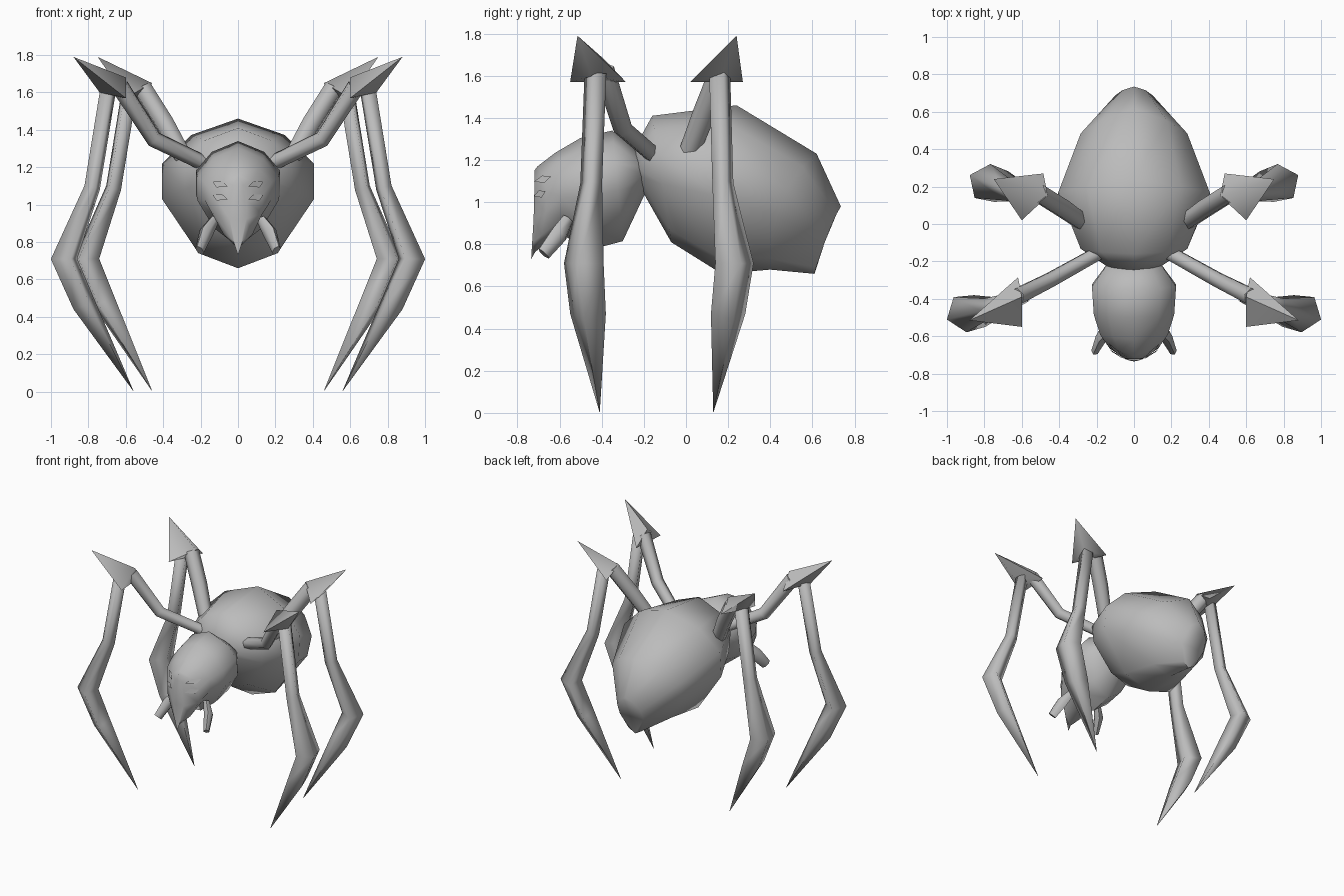
import bpy, bmesh, math
from mathutils import Vector
from mathutils.bvhtree import BVHTree

if "Cube" in bpy.data.objects:
    bpy.data.objects.remove(bpy.data.objects["Cube"])

grey = bpy.data.materials.new("shell_grey")
grey.diffuse_color = (0.5, 0.5, 0.5, 1)
grey.use_nodes = True
grey.node_tree.nodes["Principled BSDF"].inputs["Base Color"].default_value = grey.diffuse_color


def finish(bm, name, angle=65):
    bmesh.ops.recalc_face_normals(bm, faces=bm.faces)
    me = bpy.data.meshes.new(name)
    bm.to_mesh(me)
    bm.free()
    ob = bpy.data.objects.new(name, me)
    bpy.context.collection.objects.link(ob)
    me.materials.append(grey)
    bpy.ops.object.select_all(action='DESELECT')
    bpy.context.view_layer.objects.active = ob
    ob.select_set(True)
    bpy.ops.object.shade_smooth_by_angle(angle=math.radians(angle))
    return ob


def loft(rings):
    bm = bmesh.new()
    rows = [[bm.verts.new(p) for p in r] for r in rings]
    n = len(rows[0])
    for a, b in zip(rows, rows[1:]):
        for i in range(n):
            j = (i + 1) % n
            bm.faces.new((a[i], a[j], b[j], b[i]))
    bm.faces.new(rows[0])
    bm.faces.new(rows[-1])
    bmesh.ops.remove_doubles(bm, verts=bm.verts, dist=0.0005)
    return bm


# Body cross-sections: (width factor, height factor), right half from top to bottom
ROUND = [(0, 1), (.62, .78), (1, .4), (1, -.08), (.52, -.8), (0, -1)]
POINTED = [(0, 1), (.62, .78), (1, .4), (1, -.08), (.6, -.62), (0, -1)]


def body(half, stations):
    section = half + [(-x, z) for x, z in half[-2:0:-1]]
    rings = []
    for yt, zt, yb, zb, w, bow in stations:
        rings.append([(w * u, (yt + yb) / 2 + v * (yt - yb) / 2 + bow * abs(u),
                       (zt + zb) / 2 + v * (zt - zb) / 2) for u, v in section])
    return loft(rings)


# Stations: top y, top z, bottom y, bottom z, half width, sideways bow in y
finish(body(ROUND, [(-.265, 1.22, -.20, 1.04, .13, .01), (-.16, 1.41, -.07, .81, .285, 0),
                    (.24, 1.46, .17, .66, .405, -.05), (.62, 1.23, .40, .68, .285, -.07),
                    (.735, .98, .61, .66, .10, -.01)]), "abdomen")

head_bm = body(POINTED, [(-.72, 1.15, -.735, .73, .045, .005),
                         (-.705, 1.17, -.715, .765, .13, .045),
                         (-.62, 1.235, -.60, .85, .18, .02),
                         (-.50, 1.305, -.45, .775, .215, 0),
                         (-.35, 1.34, -.30, .815, .225, 0),
                         (-.20, 1.22, -.19, 1.05, .13, 0)])
bmesh.ops.recalc_face_normals(head_bm, faces=head_bm.faces)
tree = BVHTree.FromBMesh(head_bm)
finish(head_bm, "head")

# Eyes: flat thin plates laid on the face
for side in (-1, 1):
    for name, z in (("upper_eye", 1.11), ("lower_eye", 1.04)):
        centre, normal = tree.ray_cast(Vector((side * .1, -2, z)), Vector((0, 1, 0)))[:2]
        centre += normal * .007
        bm = bmesh.new()
        vs = []
        for x, dz in ((.055, -.012), (.085, .016), (.135, .012), (.115, -.018)):
            d = Vector((side * x, 0, z + dz)) - Vector((centre.x, 0, centre.z))
            d.y = -(d.x * normal.x + d.z * normal.z) / normal.y
            vs.append(bm.verts.new(centre + d))
        f = bm.faces.new(vs)
        bmesh.ops.solidify(bm, geom=[f], thickness=.006)
        finish(bm, name, 30)


def tube(path, heading, sides, name, angle=65):
    """Loft along path of (x, y, z, radial half size, sideways half size)."""
    across = Vector((-math.sin(heading), math.cos(heading), 0))
    pts = [Vector(p[:3]) for p in path]
    rings = []
    for i, p in enumerate(path):
        t = Vector((0, 0, 0))
        if i:
            t += (pts[i] - pts[i - 1]).normalized()
        if i < len(path) - 1:
            t += (pts[i + 1] - pts[i]).normalized()
        out = across.cross(t).normalized()
        rings.append([pts[i] + out * p[3] * math.cos(k * math.tau / sides)
                      + across * p[4] * math.sin(k * math.tau / sides)
                      for k in range(sides)])
    return finish(loft(rings), name, angle)


def hull(points, name):
    bm = bmesh.new()
    for p in points:
        bm.verts.new(p)
    bmesh.ops.convex_hull(bm, input=bm.verts)
    return finish(bm, name, 80)


# Legs: upper path, knee spike points, lower path, outward heading
LEGS = {
    "front": ([(.19, -.155, 1.225, .042, .042), (.45, -.30, 1.35, .045, .045),
               (.63, -.39, 1.63, .05, .05)],
              [(.88, -.515, 1.79), (.62, -.285, 1.57), (.60, -.55, 1.57),
               (.60, -.39, 1.68), (.74, -.45, 1.60)],
              [(.695, -.43, 1.61, .045, .055), (.78, -.45, 1.09, .045, .055),
               (.93, -.485, .71, .075, .10), (.825, -.465, .47, .065, .09),
               (.56, -.41, .005, .001, .001)], -20),
    "rear": ([(.29, .02, 1.25, .05, .05), (.39, .09, 1.43, .055, .055),
              (.51, .165, 1.62, .055, .055)],
             [(.75, .24, 1.79), (.485, .27, 1.57), (.60, .02, 1.57),
              (.46, .15, 1.65), (.61, .17, 1.60)],
             [(.58, .16, 1.61, .045, .055), (.665, .175, 1.09, .045, .055),
              (.81, .23, .71, .075, .10), (.71, .20, .47, .065, .09),
              (.46, .13, .005, .001, .001)], 25),
}
for side, label in ((1, "right"), (-1, "left")):
    def flip(points):
        return [(side * p[0],) + tuple(p[1:]) for p in points]
    for which, (upper, spike, lower, deg) in LEGS.items():
        a = math.radians(deg)
        a = a if side > 0 else math.pi - a
        pre = f"{label}_{which}_"
        tube(flip(upper), a, 6, pre + "upper_leg")
        hull(flip(spike), pre + "knee_spike")
        tube(flip(lower), a, 4, pre + "lower_leg", 110)
    # Fang hanging below the cheek
    tube(flip([(.125, -.56, .92, .03, .025), (.17, -.60, .85, .045, .035),
               (.205, -.675, .755, .035, .022)]),
         math.radians(-60 if side > 0 else 240), 6, label + "_fang")
